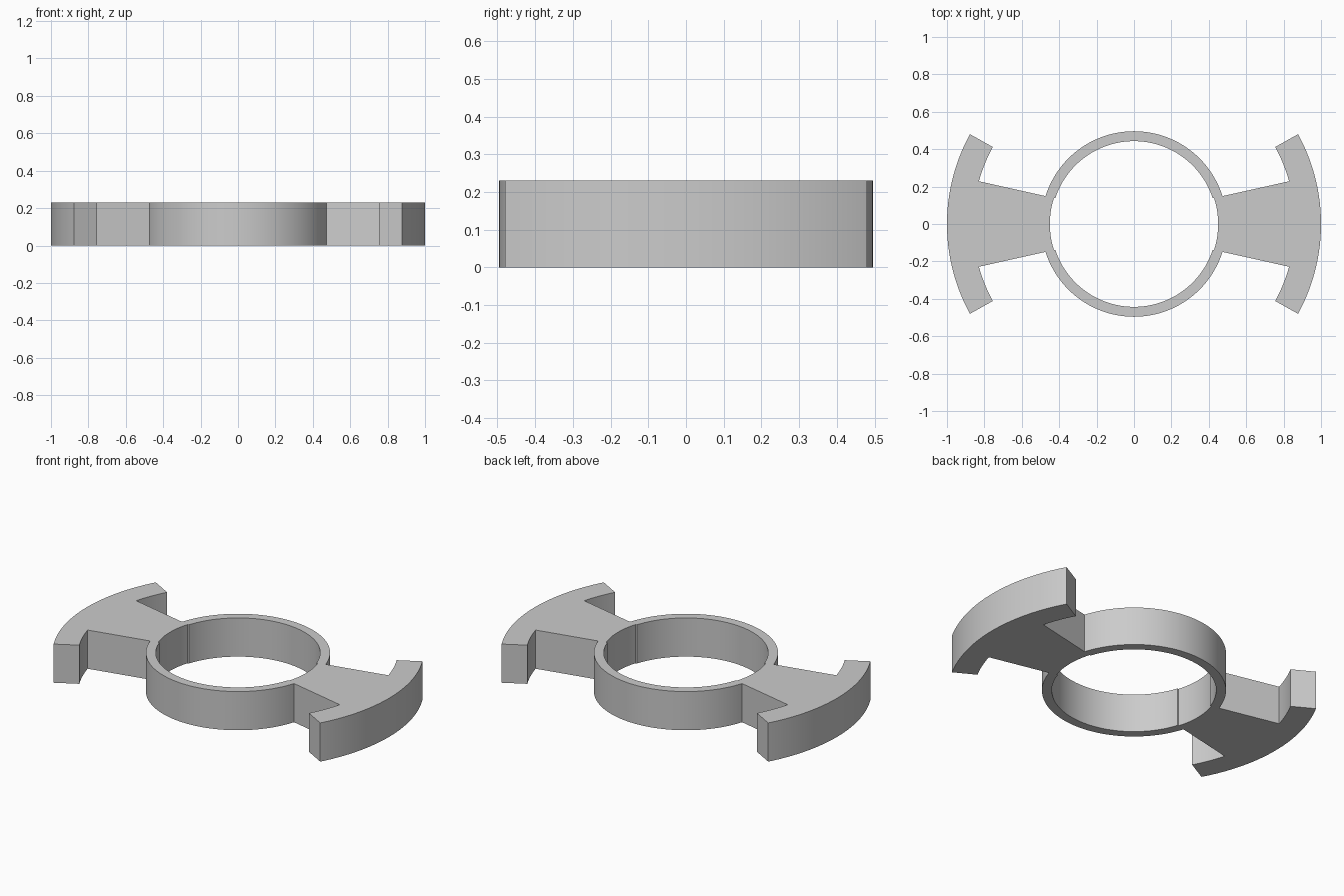
import bpy
from math import sin, cos, pi, radians

if "Cube" in bpy.data.objects:
    bpy.data.objects.remove(bpy.data.objects["Cube"])

HEIGHT = 0.23


def arc(r, a0, a1, n):
    """Points on a circle about the origin, angles in degrees."""
    return [(r * cos(radians(a0 + (a1 - a0) * i / n)),
             r * sin(radians(a0 + (a1 - a0) * i / n))) for i in range(n + 1)]


def with_opposite(half):
    """Close an outline by repeating it turned half a revolution."""
    return half + [(-x, -y) for x, y in half]


# Outer outline: lower barb, rim, upper barb, arm side, then ring back
outer = with_opposite(
    arc(0.86, -15.4, -28.6, 8)
    + arc(1.0, -28.7, 28.7, 40)
    + arc(0.86, 28.6, 15.4, 8)
    + arc(0.496, 17.5, 162.5, 56))

# Bore: slightly larger radius where the arms join the ring
bore = with_opposite(arc(0.45, -17.8, 17.8, 14) + arc(0.443, 18.2, 161.8, 56))

# Filled outline extruded to thickness
curve = bpy.data.curves.new("ring_with_arms", 'CURVE')
curve.dimensions = '2D'
curve.fill_mode = 'BOTH'
curve.extrude = HEIGHT / 2
for pts in (outer, bore):
    spline = curve.splines.new('POLY')
    spline.points.add(len(pts) - 1)
    for p, (x, y) in zip(spline.points, pts):
        p.co = (x, y, 0, 1)
    spline.use_cyclic_u = True

body = bpy.data.objects.new("ring_with_arms", curve)
bpy.context.collection.objects.link(body)
body.location.z = HEIGHT / 2
bpy.context.view_layer.objects.active = body
body.select_set(True)
bpy.ops.object.convert(target='MESH')

# Weld the caps to the walls and smooth the curved walls
body = bpy.context.view_layer.objects.active
bpy.ops.object.mode_set(mode='EDIT')
bpy.ops.mesh.select_all(action='SELECT')
bpy.ops.mesh.remove_doubles(threshold=0.0002)
bpy.ops.mesh.normals_make_consistent(inside=False)
bpy.ops.object.mode_set(mode='OBJECT')
bpy.ops.object.shade_smooth_by_angle(angle=radians(30))
